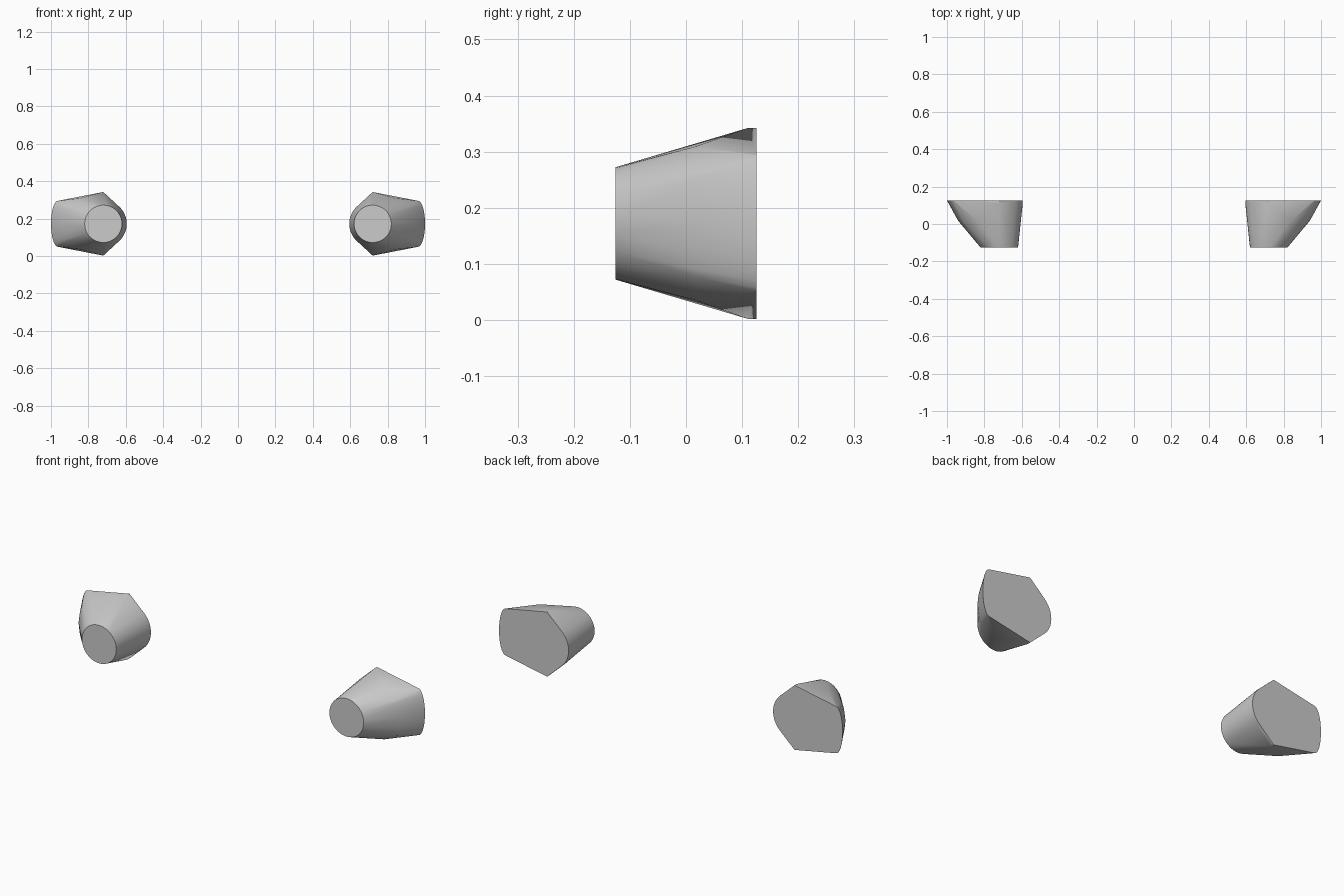
import bpy, bmesh
from math import sin, cos, radians

if "Cube" in bpy.data.objects:
    bpy.data.objects.remove(bpy.data.objects["Cube"])

MID_Z, FRONT, BACK = 0.172, -0.126, 0.126
CX = 0.72

grey = bpy.data.materials.new("plain grey")
grey.use_nodes = True
colour = (0.6, 0.6, 0.6, 1)
grey.diffuse_color = colour
grey.node_tree.nodes["Principled BSDF"].inputs["Base Color"].default_value = colour


def arc(cx, rx, rz, y, start, end, steps):
    """Points on an elliptical arc in a plane of constant y."""
    angles = [radians(start + (end - start) * i / steps) for i in range(steps + 1)]
    return [(cx + rx * cos(a), y, MID_Z + rz * sin(a)) for a in angles]


def pod(name, side):
    # round nose
    points = arc(CX, 0.1, 0.1, FRONT, 0, 350, 35)
    # bent outer flank
    points += arc(0.84, 0.1, 0.137, 0.017, -90, 90, 2)
    points += arc(0.895, 0.043, 0.11, 0.017, -60, 60, 10)
    # back rim: rounded inner edge, peaks above and below, bowed outer edge
    for y in (0.11, BACK):
        points += arc(CX, 0.125, 0.125, y, 133, 227, 16)
        points += [(CX, y, MID_Z + s * 0.17) for s in (-1, 1)]
    points += arc(0.962, 0.038, 0.123, BACK, -90, 90, 16)

    bm = bmesh.new()
    for x, y, z in points:
        bm.verts.new((side * x, y, z))
    bmesh.ops.convex_hull(bm, input=bm.verts)
    bmesh.ops.dissolve_limit(bm, angle_limit=radians(0.5), verts=bm.verts, edges=bm.edges)
    bmesh.ops.recalc_face_normals(bm, faces=bm.faces)
    mesh = bpy.data.meshes.new(name)
    bm.to_mesh(mesh)
    bm.free()
    mesh.materials.append(grey)
    obj = bpy.data.objects.new(name, mesh)
    bpy.context.collection.objects.link(obj)
    bpy.ops.object.select_all(action="DESELECT")
    obj.select_set(True)
    bpy.context.view_layer.objects.active = obj
    bpy.ops.object.shade_smooth_by_angle(angle=radians(30))


pod("left_pod", 1)
pod("right_pod", -1)
